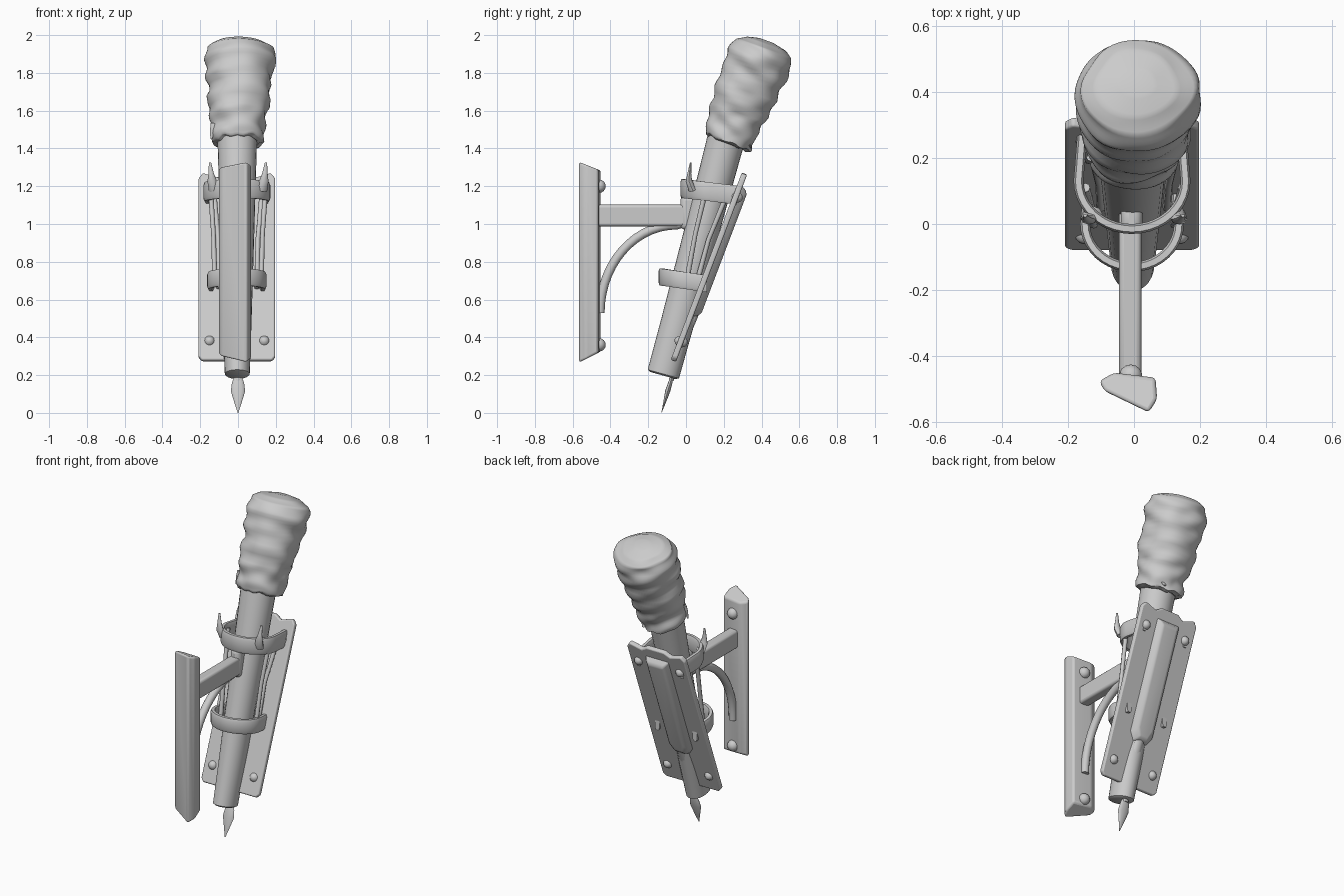
import bpy, bmesh, math
from mathutils import Vector, Matrix, noise

if "Cube" in bpy.data.objects:
    bpy.data.objects.remove(bpy.data.objects["Cube"])

GREY = bpy.data.materials.new("worn grey metal")
GREY.diffuse_color = (0.6, 0.6, 0.6, 1)
GREY.use_nodes = True
GREY.node_tree.nodes["Principled BSDF"].inputs["Base Color"].default_value = GREY.diffuse_color


def finish(name, bm, bevel=0.0, angle=40, matrix=None):
    bmesh.ops.recalc_face_normals(bm, faces=bm.faces)
    me = bpy.data.meshes.new(name)
    bm.to_mesh(me)
    bm.free()
    ob = bpy.data.objects.new(name, me)
    bpy.context.collection.objects.link(ob)
    me.materials.append(GREY)
    if matrix:
        me.transform(matrix)
    if bevel:
        mod = ob.modifiers.new("soft edges", 'BEVEL')
        mod.width, mod.segments, mod.limit_method = bevel, 3, 'ANGLE'
    bpy.context.view_layer.objects.active = ob
    ob.select_set(True)
    bpy.ops.object.shade_smooth_by_angle(angle=math.radians(angle))
    ob.select_set(False)
    return ob


def skin(bm, rings, caps=True):
    """Join closed rings of points into a surface."""
    rows = [[bm.verts.new(p) for p in r] for r in rings]
    n = len(rows[0])
    for a, b in zip(rows, rows[1:]):
        for i in range(n):
            bm.faces.new((a[i], a[(i + 1) % n], b[(i + 1) % n], b[i]))
    if caps:
        bm.faces.new(rows[0])
        bm.faces.new(rows[-1])


def ring(x, y, z, rx, ry, tilt, n):
    """Ellipse around an axis leaning towards +y."""
    c, s = math.cos(tilt), math.sin(tilt)
    return [Vector((x + rx * math.cos(a), y + ry * math.sin(a) * c, z - ry * math.sin(a) * s))
            for a in (2 * math.pi * i / n for i in range(n))]


def box(name, x, y, z, bevel, matrix=None):
    bm = bmesh.new()
    bmesh.ops.create_cube(bm, size=1)
    for v in bm.verts:
        v.co = Vector((r[0] + (r[1] - r[0]) * (c + 0.5) for r, c in zip((x, y, z), v.co)))
    return finish(name, bm, bevel, 40, matrix)


def rod(name, pts, radii, n=10, flat=1.0):
    """Tapered rod through points; flat squeezes it along y."""
    pts = [Vector(p) for p in pts]
    rings = []
    for i, p in enumerate(pts):
        d = (pts[min(i + 1, len(pts) - 1)] - pts[max(i - 1, 0)]).normalized()
        u = (Vector((1, 0, 0)) - d * d.x).normalized()
        w = d.cross(u)
        rings.append([p + u * radii[i] * math.cos(a) + w * radii[i] * flat * math.sin(a)
                      for a in (2 * math.pi * k / n for k in range(n))])
    bm = bmesh.new()
    skin(bm, rings)
    return finish(name, bm, 0, 50)


# Torch pole, leaning back
LEAN = math.radians(15.5)
pole = [(-.122, .198, .055, .07), (-.12, .206, .066, .086), (-.05, .46, .075, .088),
        (.08, .95, .09, .092), (.215, 1.46, .105, .10)]
bm = bmesh.new()
skin(bm, [ring(-.004, y, z, rx, ry, LEAN, 24) for y, z, rx, ry in pole])
finish("torch_pole", bm)

# Wrapped cloth head with diagonal folds
TILT = math.radians(20)
head = [(.215, 1.43, .108, .105), (.222, 1.435, .132, .13), (.245, 1.50, .138, .137),
        (.275, 1.59, .155, .15), (.345, 1.76, .172, .168), (.388, 1.87, .186, .172),
        (.412, 1.93, .172, .152), (.424, 1.955, .125, .105), (.43, 1.97, .05, .04)]
rings, N, STEP = [], 56, 6
for k, (p, q) in enumerate(zip(head, head[1:])):
    for j in range(STEP if k < len(head) - 2 else STEP + 1):
        f = j / STEP
        y, z, rx, ry = (a + (b - a) * f for a, b in zip(p, q))
        r = ring(.01 * (z - 1.4) / .5, y, z, rx, ry, TILT, N)
        centre = Vector((0, y, z))
        wave = min(1, rx / .15)
        for i, v in enumerate(r):
            a = 2 * math.pi * i / N
            fold = .006 * math.sin(62 * z + 2.2 * math.sin(a + .6) + 1.2 * math.sin(2 * a))
            fold += .016 * noise.noise(Vector((v.x * 7, v.y * 7, v.z * 13)))
            v += (v - centre).normalized() * fold * wave
            # ragged lower hem
            hem = max(0, 1 - (z - 1.43) / .08)
            v.z += hem * .03 * noise.noise(Vector((math.cos(a) * 2, math.sin(a) * 2, 4)))
        rings.append(r)
bm = bmesh.new()
skin(bm, rings)
finish("cloth_wrap", bm, 0, 60)
rod("cloth_tail", [(.05, .29, 1.50), (.055, .325, 1.45), (.06, .345, 1.40)], [.05, .035, .008], 8, .35)
rod("cloth_tail_side", [(-.125, .2, 1.53), (-.135, .19, 1.49), (-.142, .185, 1.45)], [.02, .014, .004], 8, .6)

# Leaning back plate: local z runs along the plate, local y is its thickness
SLOPE = math.atan2(.38, 1.0)
PLATE = Matrix.Translation((-.006, -.065, .275)) @ Matrix.Rotation(-SLOPE, 4, 'X')
bm = bmesh.new()
outline = [(-.185, 0), (.185, 0), (.203, .02), (.203, 1.03), (.18, 1.06), (.1, 1.035),
           (.06, 1.06), (-.06, 1.06), (-.1, 1.035), (-.18, 1.06), (-.203, 1.03), (-.203, .02)]
skin(bm, [[(x, y, z) for x, z in outline] for y in (-.017, .013)])
finish("back_plate", bm, .008, 40, PLATE)

# Raised rib down the back of the plate
bm = bmesh.new()
skin(bm, [[(x * w, y, z) for x, z in ((-.07, .30 + e), (-.04, .25 + e), (.04, .25 + e), (.07, .30 + e),
                                      (.07, 1.0 - e), (-.07, 1.0 - e))]
          for y, w, e in ((0, 1.25, 0), (.035, .95, .02), (.048, .7, .04))])
finish("plate_rib", bm, .008, 40, PLATE)

# Rivets through the plate corners
for i, (x, z) in enumerate(((-.145, .11), (.145, .11), (-.145, .93), (.145, .93))):
    bm = bmesh.new()
    bmesh.ops.create_uvsphere(bm, u_segments=14, v_segments=8, radius=.03)
    finish(f"rivet_{i + 1}", bm, 0, 60, PLATE @ Matrix.Translation((x, 0, z)) @ Matrix.Diagonal((1, 1.2, 1, 1)))

# Leaf-shaped point hanging on a stem below the rib
rod("stem", [(0, .07, .58), (0, .0, .42), (0, -.035, .36), (0, -.06, .26), (0, -.078, .17)],
    [.03, .035, .045, .026, .018], 12, .7)
rod("leaf_point", [(0, -.075, .19), (0, -.083, .16), (0, -.097, .115), (0, -.115, .05), (0, -.13, 0)],
    [.02, .032, .038, .018, .002], 12, .35)


# Bands around the pole, open towards the plate
def band(name, cy, cz, rx, ry, back, height, drop):
    path = [(rx * .93, back)]
    path += [(rx * math.cos(a), cy - ry * math.sin(a)) for a in (math.pi * i / 20 for i in range(21))]
    path += [(-rx * .93, back)]
    rings = []
    for i, (x, y) in enumerate(path):
        n = Vector((x, (y - cy) if y < cy else 0, 0)).normalized() * .015
        z = cz - drop * (y - cy)
        p = Vector((x - .006, y, z))
        up = Vector((0, 0, height / 2))
        rings.append([p + n * .6 + up, p + n + up * .7, p + n - up * .7, p + n * .6 - up,
                      p - n * .6 - up, p - n + up * -.7, p - n + up * .7, p - n * .6 + up])
    bm = bmesh.new()
    skin(bm, rings)
    finish(name, bm, 0, 50)


band("upper_band", .13, 1.17, .162, .145, .27, .10, .12)
band("lower_band", 0, .70, .142, .13, .11, .09, .15)

# Side bars and upright prongs, mirrored
for side, s in (("left", -1), ("right", 1)):
    rod(f"{side}_side_bar", [(s * .122, -.0, .68), (s * .13, .05, .95), (s * .147, .11, 1.2)],
        [.014, .012, .014], 8)
    rod(f"{side}_rear_bar", [(s * .10, .05, .66), (s * .105, .12, .92), (s * .13, .23, 1.19)],
        [.014, .012, .014], 8)
    rod(f"{side}_prong", [(s * .125, .035, 1.18), (s * .138, .015, 1.23), (s * .143, .018, 1.27),
                          (s * .148, .025, 1.325)], [.03, .024, .014, .006], 8, .7)

# Upright mounting bar, turned slightly, with sloped ends
foot = [(-.105, -.475), (-.06, -.45), (.065, -.465), (.07, -.53), (.045, -.57), (-.09, -.505)]
bm = bmesh.new()
skin(bm, [[(x, y, .265 + .5 * (y + .57)) for x, y in foot],
          [(x, y, 1.33 - .4 * (y + .57)) for x, y in foot]])
finish("mounting_bar", bm, .012)
for end, z in (("upper", 1.2), ("lower", .36)):
    bm = bmesh.new()
    bmesh.ops.create_uvsphere(bm, u_segments=14, v_segments=8, radius=.035)
    finish(f"{end}_bolt", bm, 0, 60, Matrix.Translation((-.01, -.46, z)))

# Horizontal arm, its end knuckle and the curved brace
box("arm", (-.045, .022), (-.48, .05), (.988, 1.102), .015)
box("arm_knuckle", (-.04, .025), (-.03, .06), (.97, 1.15), .025)
arc = [(-.012, -.05 - .405 * math.cos(a), .53 + .465 * math.sin(a))
       for a in (math.pi / 2 * i / 14 for i in range(15))]
rod("curved_brace", arc + [(-.012, .0, 1.01)], [.024] * 16, 12)
